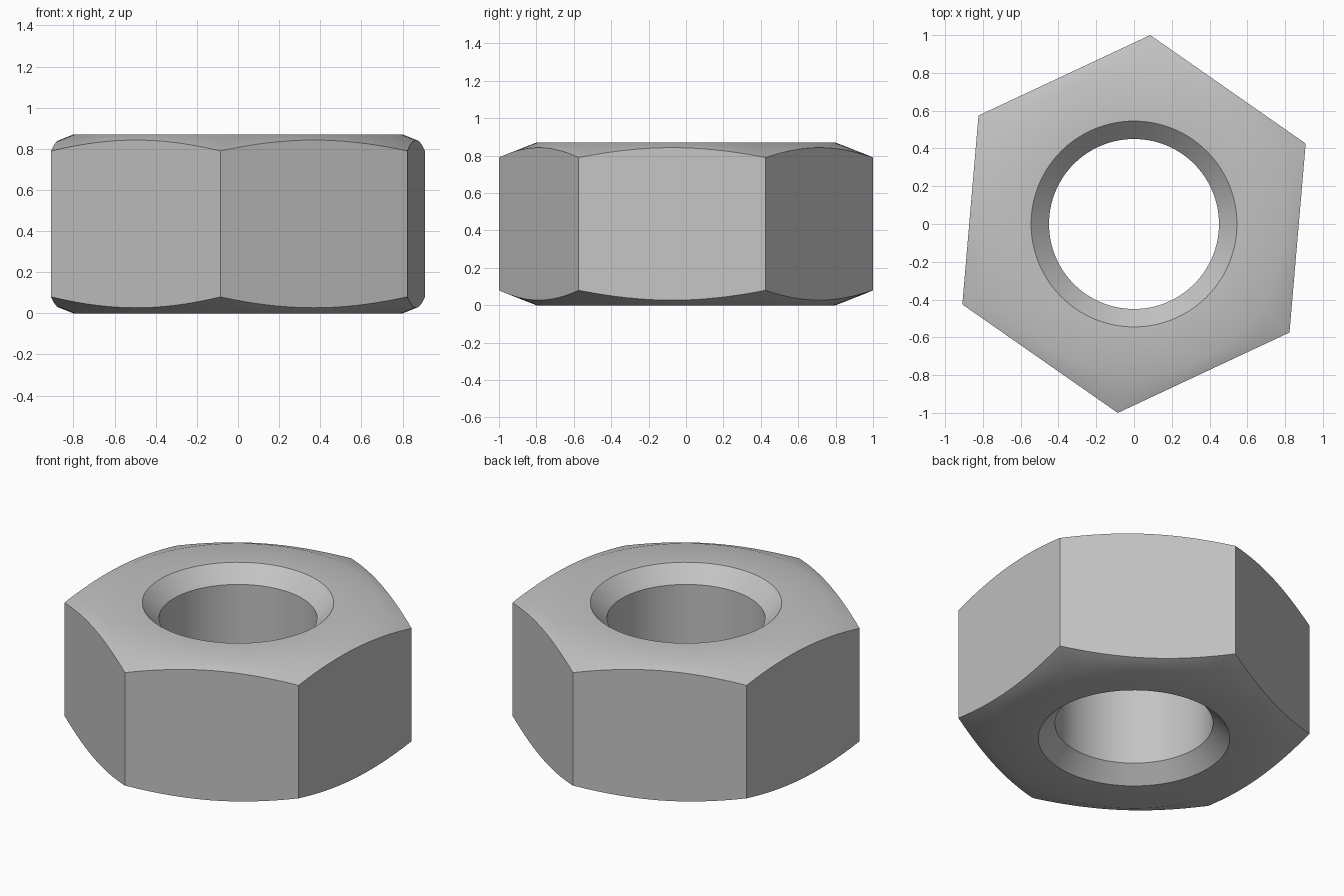
import bpy, bmesh
from math import pi, cos, sin, radians

cube = bpy.data.objects.get("Cube")
if cube:
    bpy.data.objects.remove(cube)

SEGMENTS = 96
HEIGHT = 0.87
CORNER_RADIUS = 1.0037
TURN = radians(85.1)      # direction of one hexagon corner
BORE, COUNTERSINK, FLAT = 0.45, 0.545, 0.80
CHAMFER_SLOPE = 0.393


def hex_radius(a):
    """Distance from the axis to the hexagon side, a measured from a corner."""
    return CORNER_RADIUS * cos(pi / 6) / cos(a % (pi / 3) - pi / 6)


def section(a):
    """Closed radial section: (radius, height) from the bore outwards."""
    outer = hex_radius(a)
    lower = [(BORE, COUNTERSINK - BORE), (COUNTERSINK, 0), (FLAT, 0),
             (outer, (outer - FLAT) * CHAMFER_SLOPE)]
    return lower + [(r, HEIGHT - z) for r, z in reversed(lower)]


# Steel material
steel = bpy.data.materials.new("grey steel")
colour = (0.55, 0.55, 0.55, 1)
steel.use_nodes = True
steel.diffuse_color = colour
steel.node_tree.nodes["Principled BSDF"].inputs["Base Color"].default_value = colour

# Sweep the section around the axis
bm = bmesh.new()
rings = []
for i in range(SEGMENTS):
    a = 2 * pi * i / SEGMENTS
    rings.append([bm.verts.new((r * cos(a + TURN), r * sin(a + TURN), z))
                  for r, z in section(a)])
for i, ring in enumerate(rings):
    after = rings[(i + 1) % SEGMENTS]
    for j in range(len(ring)):
        k = (j + 1) % len(ring)
        bm.faces.new((ring[j], after[j], after[k], ring[k]))
bmesh.ops.recalc_face_normals(bm, faces=bm.faces)

mesh = bpy.data.meshes.new("hex_nut")
bm.to_mesh(mesh)
bm.free()
mesh.materials.append(steel)
nut = bpy.data.objects.new("hex_nut", mesh)
bpy.context.collection.objects.link(nut)

# Smooth bore and chamfers, sharp hexagon edges
bpy.ops.object.select_all(action='DESELECT')
nut.select_set(True)
bpy.context.view_layer.objects.active = nut
bpy.ops.object.shade_smooth_by_angle(angle=radians(30))
